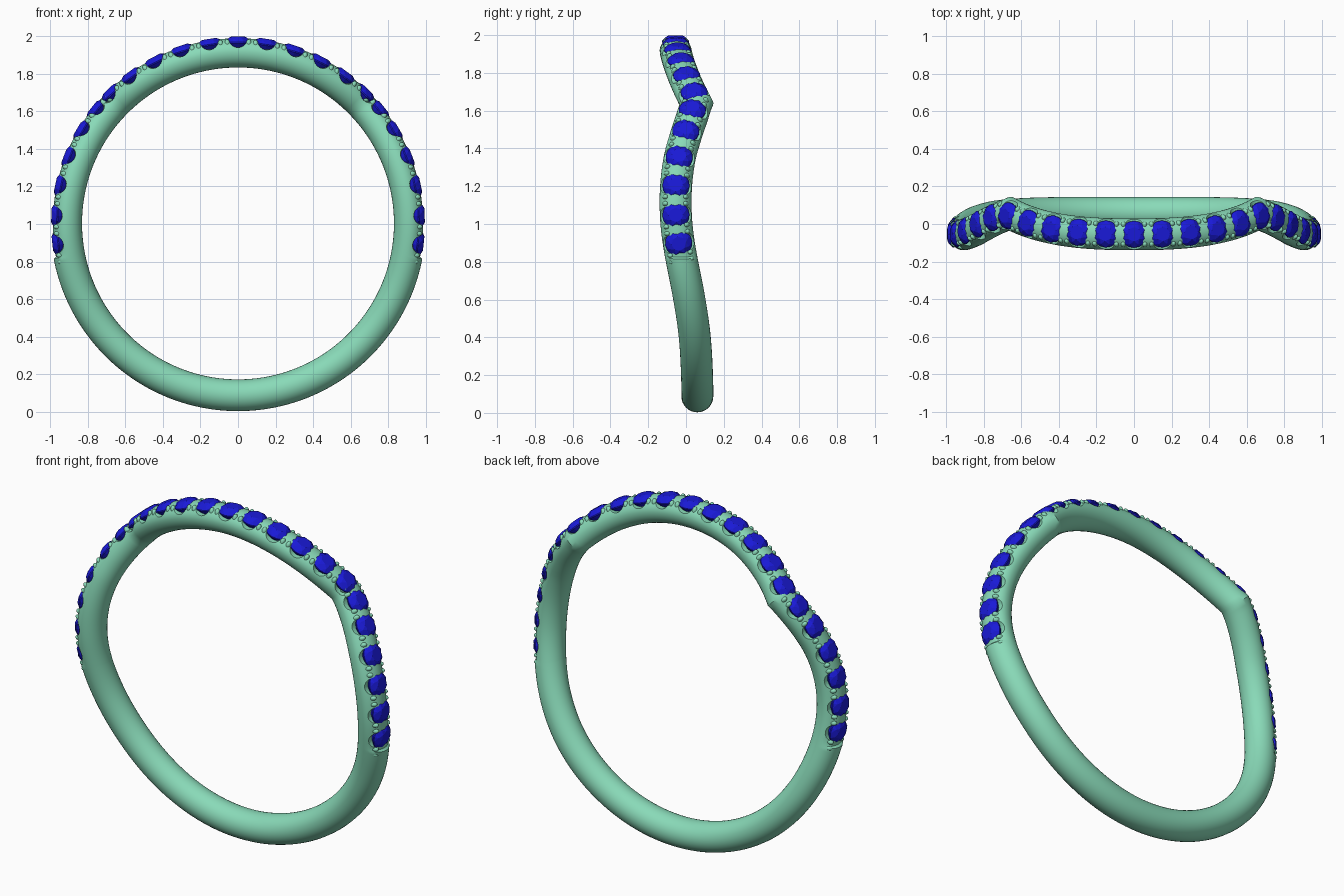
import bpy, bmesh, math
from mathutils import Vector, Matrix

if "Cube" in bpy.data.objects:
    bpy.data.objects.remove(bpy.data.objects["Cube"])

ZC, RC, HALF = 1.003, 0.9155, 0.0845      # ring centre height, tube path radius, tube radius
KINK, PAVE_END = 46.0, 100.5              # degrees measured from the top
WAVE = [(46, .055), (52, .032), (60, -.003), (68, -.034), (78, -.053), (88, -.053),
        (97, -.037), (115, .015), (130, .045), (150, .058), (180, .06)]
HALF_GEMS = [8.9, 17.9, 26.8, 35.7, 44, 51.5, 59.5, 68.7, 78, 87.4, 96.2]


def material(name, rgb):
    m = bpy.data.materials.new(name)
    m.diffuse_color = (*rgb, 1)
    m.use_nodes = True
    m.node_tree.nodes["Principled BSDF"].inputs["Base Color"].default_value = m.diffuse_color
    return m


METAL = material("metal", (0.25, 0.70, 0.48))
BLUE = material("blue_gem", (0.01, 0.01, 0.68))


# sideways wave of the band
def wave(deg):
    t = abs(deg)
    if t <= KINK:
        return -.055 + .11 * (t / KINK) ** 2.5
    n = len(WAVE)

    def slope(i):
        if i == n - 1:
            return 0
        a, b = WAVE[max(i - 1, 0)], WAVE[i + 1]
        return (b[1] - a[1]) / (b[0] - a[0])
    for i in range(n - 1):
        (a, ya), (b, yb) = WAVE[i], WAVE[i + 1]
        if t <= b:
            h, u = b - a, (t - a) / (b - a)
            return (ya * (2*u**3 - 3*u**2 + 1) + yb * (3*u**2 - 2*u**3)
                    + h * slope(i) * (u**3 - 2*u**2 + u) + h * slope(i + 1) * (u**3 - u**2))
    return WAVE[-1][1]


def steepness(deg):
    t = min(abs(deg), 179)
    return (wave(t + .5) - wave(t - .5)) / (math.radians(1) * RC) * (1 if deg >= 0 else -1)


# local frame: x along the band, y across it, z outward
def frame(deg, radius):
    a = math.radians(deg)
    out = Vector((math.sin(a), 0, math.cos(a)))
    along = Vector((math.cos(a), steepness(deg), -math.sin(a))).normalized()
    across = out.cross(along)
    m = Matrix((along, across, out)).transposed().to_4x4()
    m.translation = Vector((0, wave(deg), ZC)) + out * radius
    return m


def finish(bm, name, mat, smooth=True):
    bmesh.ops.recalc_face_normals(bm, faces=bm.faces)
    me = bpy.data.meshes.new(name)
    bm.to_mesh(me)
    bm.free()
    ob = bpy.data.objects.new(name, me)
    bpy.context.collection.objects.link(ob)
    if mat:
        me.materials.append(mat)
    if smooth:
        shade(ob)
    return ob


def shade(ob):
    bpy.ops.object.select_all(action='DESELECT')
    ob.select_set(True)
    bpy.context.view_layer.objects.active = ob
    bpy.ops.object.shade_smooth_by_angle(angle=math.radians(35))


def loft(bm, rings, closed):
    n = len(rings[0])
    pairs = zip(rings, rings[1:] + rings[:1]) if closed else zip(rings, rings[1:])
    for r, s in pairs:
        for j in range(n):
            bm.faces.new((r[j], r[(j + 1) % n], s[(j + 1) % n], s[j]))


# band: swept tube, slightly lower on the outside where stones are set
bm = bmesh.new()
side = [float(d) for d in range(2, 180, 2)] + [100.4, 100.9]
side = sorted(d for d in side if d != 100)
angles = [-180.0] + [-d for d in reversed(side)] + [0.0] + side
rings = []
for d in angles:
    a = math.radians(d)
    wide = HALF * math.sqrt(1 + min(abs(steepness(d if abs(d) != KINK else d * .98)), .5) ** 2)
    ring = []
    for j in range(32):
        p = 2 * math.pi * j / 32
        h = HALF * math.cos(p)
        if h > 0 and abs(d) < PAVE_END:
            h *= .84
        r = RC + h
        ring.append(bm.verts.new((r * math.sin(a), wave(d) + wide * math.sin(p), ZC + r * math.cos(a))))
    rings.append(ring)
loft(bm, rings, True)
band = finish(bm, "band", METAL, False)

# scalloped notches under each stone
gems = sorted([-g for g in HALF_GEMS] + [0] + HALF_GEMS)
bm = bmesh.new()
for g in gems:
    bmesh.ops.create_cone(bm, cap_ends=True, segments=20, radius1=.05, radius2=.05, depth=.3,
                          matrix=frame(g, .987) @ Matrix.Rotation(math.pi / 2, 4, 'X'))
cutter = finish(bm, "notch_cutter", None, False)
cutter.hide_render = True
mod = band.modifiers.new("notches", 'BOOLEAN')
mod.operation, mod.solver, mod.object = 'DIFFERENCE', 'EXACT', cutter
bpy.context.view_layer.objects.active = band
band.select_set(True)
bpy.ops.object.modifier_apply(modifier=mod.name)
bpy.data.objects.remove(cutter)
shade(band)

# round cut stones: table, crown, girdle, pavilion
bm = bmesh.new()
PROFILE = [(.038, .995, 8, 0), (.058, .985, 8, .5), (.072, .966, 16, 0), (.072, .960, 16, 0)]
for g in gems:
    m = frame(g, 0)

    def ring(r, h, n, off):
        return [bm.verts.new(m @ Vector((r * math.cos(2 * math.pi * (i + off) / n),
                                         r * math.sin(2 * math.pi * (i + off) / n), h))) for i in range(n)]
    table, crown, girdle, lower = [ring(*p) for p in PROFILE]
    tip = bm.verts.new(m @ Vector((0, 0, .885)))
    bm.faces.new(table)
    for i in range(8):
        k = (i + 1) % 8
        bm.faces.new((table[i], crown[i], table[k]))
        bm.faces.new((table[k], crown[i], girdle[2 * k], crown[k]))
        bm.faces.new((crown[i], girdle[2 * i], girdle[2 * i + 1]))
        bm.faces.new((crown[i], girdle[2 * i + 1], girdle[2 * k]))
    loft(bm, [girdle, lower], False)
    for i in range(16):
        bm.faces.new((lower[i], lower[(i + 1) % 16], tip))
finish(bm, "gemstones", BLUE, False)

# small rounded prongs gripping the stone corners
bm = bmesh.new()
gaps = [(a + b) / 2 for a, b in zip(gems, gems[1:])]
for d in [-100.6] + gaps + [100.6]:
    for sx in (-1, 1):
        for sy in (-1, 1):
            m = frame(d, .957) @ Matrix.Translation((sx * .018, sy * .052, 0))
            bmesh.ops.create_uvsphere(bm, u_segments=12, v_segments=8, radius=1,
                                      matrix=m @ Matrix.Diagonal((.015, .017, .026, 1)))
finish(bm, "prongs", METAL)
